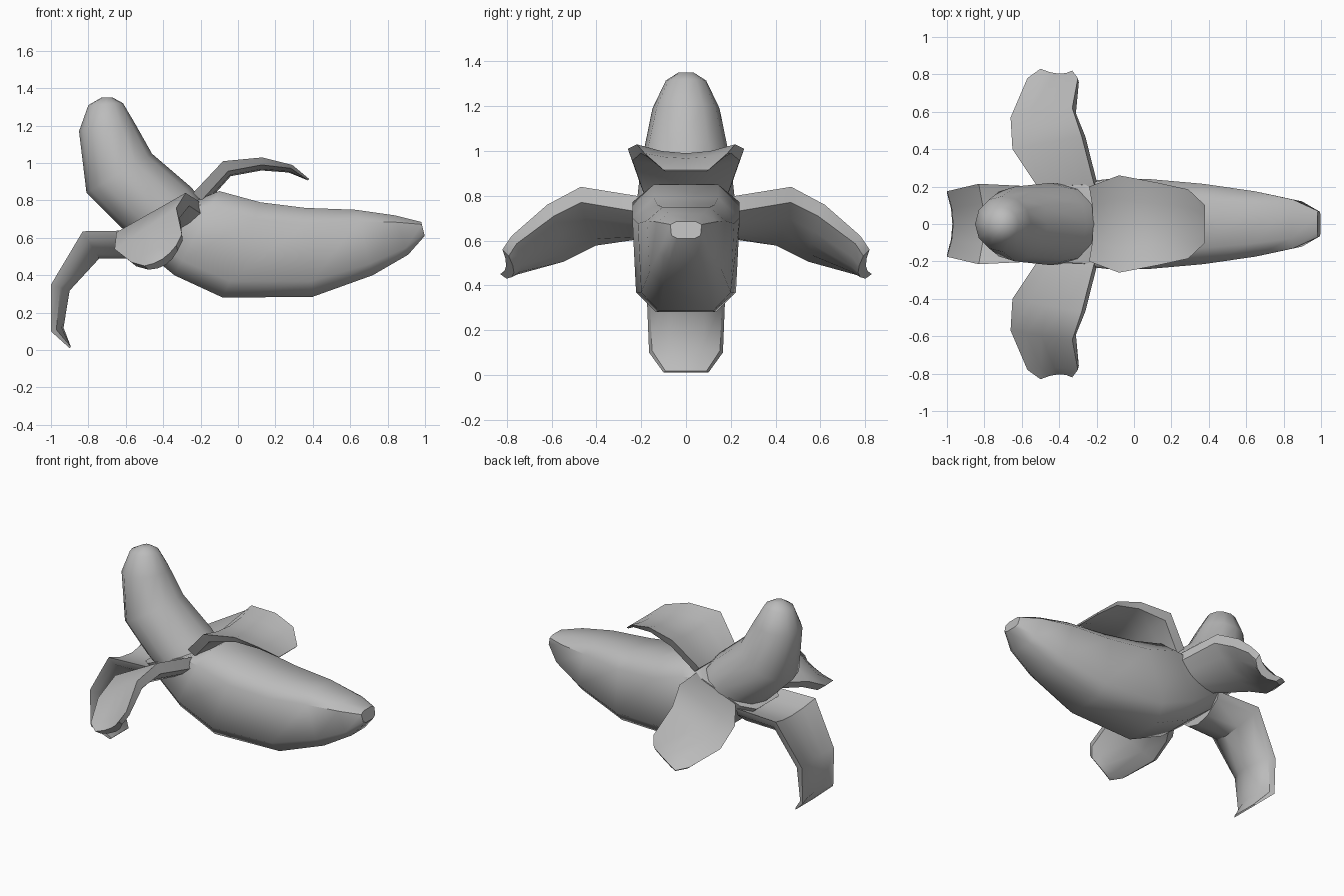
import bpy, bmesh, math
from mathutils import Vector

cube = bpy.data.objects.get("Cube")
if cube:
    bpy.data.objects.remove(cube, do_unlink=True)

grey = bpy.data.materials.new("plain grey")
grey.use_nodes = True
grey.diffuse_color = (0.5, 0.5, 0.5, 1)
grey.node_tree.nodes["Principled BSDF"].inputs["Base Color"].default_value = (0.5, 0.5, 0.5, 1)


def loft(name, rings, angle):
    """Skin closed rings of points and cap both ends."""
    bm = bmesh.new()
    loops = [[bm.verts.new(p) for p in ring] for ring in rings]
    n = len(loops[0])
    for a, b in zip(loops, loops[1:]):
        for i in range(n):
            j = (i + 1) % n
            bm.faces.new((a[i], a[j], b[j], b[i]))
    bm.faces.new(loops[0])
    bm.faces.new(loops[-1])
    bmesh.ops.recalc_face_normals(bm, faces=bm.faces)
    mesh = bpy.data.meshes.new(name)
    bm.to_mesh(mesh)
    bm.free()
    mesh.materials.append(grey)
    obj = bpy.data.objects.new(name, mesh)
    bpy.context.collection.objects.link(obj)
    bpy.ops.object.select_all(action="DESELECT")
    obj.select_set(True)
    bpy.context.view_layer.objects.active = obj
    bpy.ops.object.shade_smooth_by_angle(angle=math.radians(angle))


def tube_rings(stations, section):
    """Stations: top x, top z, bottom x, bottom z, half width."""
    rings = []
    for tx, tz, bx, bz, w in stations:
        top, low = Vector((tx, 0, tz)), Vector((bx, 0, bz))
        mid, half = (top + low) / 2, (top - low) / 2
        rings.append([mid + half * v + Vector((0, w * u, 0)) for u, v in section])
    return rings


def flap(name, edges_a, edges_b, shape):
    """Strip of peel between two edge paths; shape: sag, rim and middle thickness."""
    a = [Vector(p) for p in edges_a]
    b = [Vector(p) for p in edges_b]
    mids = [(p + q) / 2 for p, q in zip(a, b)]
    rings = []
    for i, (p, q, (sag, rim, middle)) in enumerate(zip(a, b, shape)):
        along = mids[min(i + 1, len(a) - 1)] - mids[max(i - 1, 0)]
        out = along.cross(q - p).normalized()
        inner, outer = [], []
        for k in range(5):
            t = k / 4
            bow = 1 - (2 * t - 1) ** 2
            inner.append(p.lerp(q, t) + out * sag * bow)
            depth = sag * bow + rim + (middle - rim) * bow
            outer.append(p.lerp(q, 0.04 + 0.92 * t) + out * depth)
        rings.append(inner + outer[::-1])
    loft(name, rings, 40)


# Unpeeled lower half with a boxy eight-sided section
octagon = [(0.6, 1), (1, 0.65), (0.93, -0.65), (0.56, -1),
           (-0.56, -1), (-0.93, -0.65), (-1, 0.65), (-0.6, 1)]
peel = [(-0.20, 0.81, -0.62, 0.63, 0.21), (-0.10, 0.85, -0.34, 0.40, 0.24),
        (0.12, 0.79, -0.08, 0.28, 0.24), (0.36, 0.76, 0.40, 0.285, 0.215),
        (0.63, 0.75, 0.72, 0.40, 0.175), (0.84, 0.72, 0.91, 0.51, 0.13),
        (0.98, 0.685, 0.998, 0.61, 0.07)]
loft("peel_body", tube_rings(peel, octagon), 50)

# Bare fruit rising out of the opening
circle = [(math.sin(k * math.pi / 6), math.cos(k * math.pi / 6)) for k in range(12)]
fruit = [(-0.17, 0.77, -0.56, 0.60, 0.21), (-0.25, 0.87, -0.64, 0.67, 0.22),
         (-0.46, 1.05, -0.81, 0.84, 0.20), (-0.55, 1.21, -0.85, 1.17, 0.15),
         (-0.615, 1.32, -0.80, 1.31, 0.09), (-0.67, 1.35, -0.73, 1.35, 0.035)]
loft("fruit", tube_rings(fruit, circle), 60)

# Flaps symmetric about the middle plane: x, half width, z
flip = lambda path: [(x, -y, z) for x, y, z in path]
upper = [(-0.24, 0.20, 0.84), (-0.08, 0.26, 1.01), (0.13, 0.22, 1.03),
         (0.29, 0.185, 0.99), (0.38, 0.10, 0.915)]
flap("upper_flap", upper, flip(upper),
     [(0.03, 0.06, 0.06), (0.04, 0.06, 0.05), (0.04, 0.04, 0.03),
      (0.025, 0.02, 0.02), (0, 0.01, 0.01)])
lower = [(-0.52, 0.20, 0.64), (-0.83, 0.215, 0.635), (-1.0, 0.175, 0.35),
         (-1.0, 0.165, 0.10), (-0.90, 0.10, 0.01)]
flap("lower_flap", flip(lower), lower,
     [(0.05, 0.05, 0.10), (0.05, 0.055, 0.12), (0.035, 0.05, 0.07),
      (0.03, 0.03, 0.04), (0, 0.01, 0.01)])

# Side flaps, mirrored left and right
high_edge = [(-0.20, 0.16, 0.79), (-0.28, 0.47, 0.84), (-0.33, 0.62, 0.76),
             (-0.30, 0.78, 0.62), (-0.33, 0.82, 0.56)]
low_edge = [(-0.49, 0.16, 0.67), (-0.65, 0.40, 0.63), (-0.66, 0.57, 0.54),
            (-0.57, 0.78, 0.47), (-0.50, 0.83, 0.45)]
side_shape = [(0, 0.07, 0.10), (0, 0.07, 0.10), (0, 0.06, 0.09),
              (0.02, 0.04, 0.06), (0.03, 0.04, 0.05)]
flap("left_side_flap", low_edge, high_edge, side_shape)
flap("right_side_flap", flip(high_edge), flip(low_edge), side_shape)
